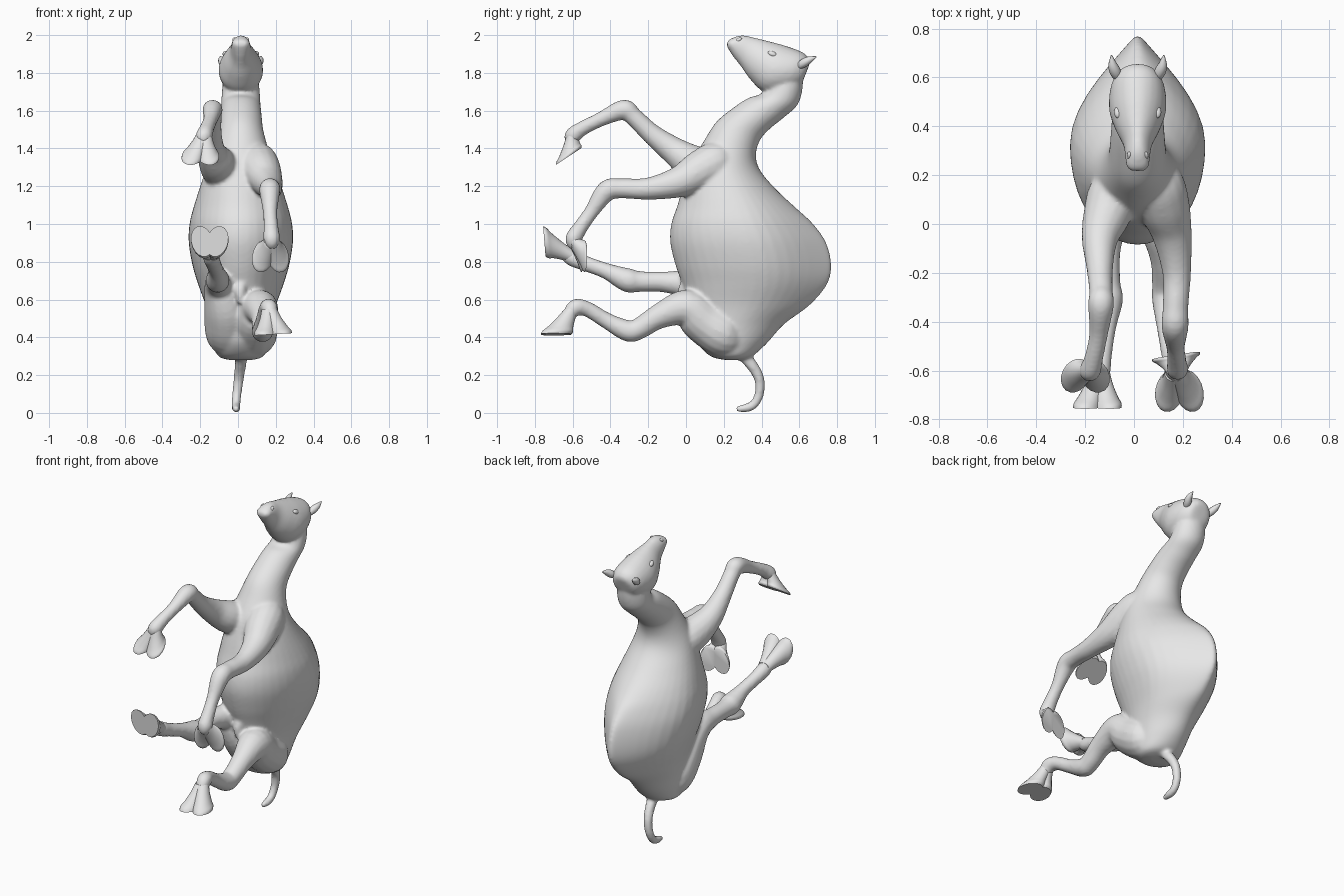
import bpy, bmesh, math
from mathutils import Vector, Matrix

old = bpy.data.objects.get("Cube")
if old:
    bpy.data.objects.remove(old, do_unlink=True)

grey = bpy.data.materials.new("plain_grey")
grey.use_nodes = True
grey.diffuse_color = (0.8, 0.8, 0.8, 1)
grey.node_tree.nodes["Principled BSDF"].inputs["Base Color"].default_value = (0.8, 0.8, 0.8, 1)

CX = 0.015          # middle line of the body
X = Vector((1, 0, 0))


def finish(bm, name, angle=50):
    bmesh.ops.recalc_face_normals(bm, faces=bm.faces)
    mesh = bpy.data.meshes.new(name)
    bm.to_mesh(mesh)
    bm.free()
    mesh.materials.append(grey)
    ob = bpy.data.objects.new(name, mesh)
    bpy.context.collection.objects.link(ob)
    bpy.ops.object.select_all(action='DESELECT')
    ob.select_set(True)
    bpy.context.view_layer.objects.active = ob
    bpy.ops.object.shade_smooth_by_angle(angle=math.radians(angle))
    return ob


def spline(rows, steps):
    """Smooth curve through rows of numbers."""
    out = []
    for i in range(len(rows) - 1):
        a, b, c, d = rows[max(i - 1, 0)], rows[i], rows[i + 1], rows[min(i + 2, len(rows) - 1)]
        for j in range(steps):
            t = j / steps
            out.append([0.5 * (2 * q + (r - p) * t + (2 * p - 5 * q + 4 * r - s) * t * t
                               + (3 * q - p - 3 * r + s) * t ** 3)
                        for p, q, r, s in zip(a, b, c, d)])
    out.append(list(rows[-1]))
    return out


def skin(bm, rings, seg):
    """Skin rings given as (centre, axis a, axis b, taper towards +a)."""
    loops = []
    for c, a, b, k in rings:
        loop = []
        for i in range(seg):
            u = math.cos(2 * math.pi * i / seg)
            v = math.sin(2 * math.pi * i / seg)
            loop.append(bm.verts.new(c + a * u + b * v * (1 - k * max(0, u) ** 2)))
        loops.append(loop)
    for p, q in zip(loops, loops[1:]):
        for i in range(seg):
            j = (i + 1) % seg
            bm.faces.new((p[i], p[j], q[j], q[i]))
    bm.faces.new(loops[0])
    bm.faces.new(loops[-1])


def body_loft(name, rows, seg=40):
    """Rows: front y, z, back y, z, half width, taper of the back."""
    rings = []
    for fy, fz, by, bz, w, k in spline(rows, 5):
        c = Vector((CX, (fy + by) / 2, (fz + bz) / 2))
        rings.append((c, Vector((0, (by - fy) / 2, (bz - fz) / 2)), X * w, k))
    bm = bmesh.new()
    skin(bm, rings, seg)
    return finish(bm, name)


def tube(name, rows, seg=16):
    """Rows: x, y, z, radius."""
    pts = spline(rows, 5)
    rings = []
    for i, p in enumerate(pts):
        t = Vector(pts[min(i + 1, len(pts) - 1)][:3]) - Vector(pts[max(i - 1, 0)][:3])
        t.normalize()
        b = (X - t * t.x).normalized()
        r = max(p[3], 0.003)
        rings.append((Vector(p[:3]), t.cross(b) * r, b * r, 0))
    bm = bmesh.new()
    skin(bm, rings, seg)
    return finish(bm, name)


def ellipsoid(name, loc, size, tilt=0):
    bm = bmesh.new()
    m = Matrix.Translation(loc) @ Matrix.Rotation(tilt, 4, 'X') @ Matrix.Diagonal((*size, 1))
    bmesh.ops.create_uvsphere(bm, u_segments=16, v_segments=10, radius=1, matrix=m)
    return finish(bm, name, 80)


def foot(name, ankle, sole, normal, toe):
    """Two toes, joined at the heel and splayed in front, down to a flat sole."""
    a, s = Vector(ankle), Vector(sole)
    n, f = Vector(normal).normalized(), Vector(toe).normalized()
    side = n.cross(f).normalized()
    bm = bmesh.new()
    for sg in (-1, 1):
        rows = [(0, 0.038, 0.034, 0.006), (0.35, 0.05, 0.04, 0.016),
                (0.7, 0.068, 0.05, 0.03), (0.88, 0.083, 0.057, 0.039),
                (1.0, 0.083, 0.057, 0.04)]
        splay = (f + side * sg * 0.28).normalized()
        across = n.cross(splay).normalized()
        rings = [(a.lerp(s, t) + side * sg * off, splay * rf, across * rs, 0)
                 for t, rf, rs, off in spline(rows, 3)]
        skin(bm, rings, 18)
    return finish(bm, name, 40)


# Trunk with hump, running into the neck
trunk = body_loft("trunk_and_neck", [
    (.21, .28, .28, .28, .06, 0), (.13, .30, .35, .30, .12, 0),
    (.06, .37, .43, .37, .145, .1), (.03, .47, .52, .47, .162, .2),
    (.01, .57, .655, .57, .187, .45), (-.02, .68, .748, .68, .226, .65),
    (-.055, .78, .772, .78, .256, .73), (-.083, .9, .744, .9, .276, .7),
    (-.078, 1.0, .674, 1.0, .272, .55), (-.045, 1.1, .588, 1.08, .25, .35),
    (-.01, 1.22, .48, 1.18, .215, .2), (.03, 1.33, .395, 1.28, .18, .1),
    (.095, 1.44, .37, 1.36, .145, 0), (.16, 1.54, .39, 1.44, .12, 0),
    (.25, 1.615, .44, 1.50, .112, 0), (.33, 1.667, .52, 1.565, .106, 0),
    (.40, 1.69, .59, 1.63, .103, 0), (.44, 1.74, .616, 1.71, .098, 0),
    (.47, 1.80, .62, 1.80, .085, 0)])

# Head, from the back of the skull to the lips
head = body_loft("head", [
    (.62, 1.76, .65, 1.835, .03, 0), (.585, 1.715, .655, 1.868, .075, 0),
    (.50, 1.695, .62, 1.908, .11, 0), (.41, 1.70, .53, 1.943, .117, .1),
    (.34, 1.765, .45, 1.965, .092, .1), (.29, 1.835, .37, 1.985, .06, .1),
    (.25, 1.885, .30, 2.0, .051, .1), (.225, 1.925, .25, 1.987, .046, 0),
    (.214, 1.945, .222, 1.972, .032, 0)], 24)

# Paired head details
for sg, word in ((1, "left"), (-1, "right")):
    ellipsoid(word + "_eye", (CX + sg * .079, .458, 1.899), (.018, .027, .015), -.4)
    ellipsoid(word + "_nostril", (CX + sg * .034, .28, 1.975), (.01, .018, .01), .6)
    tube(word + "_ear", [
        (CX + sg * .075, .59, 1.83, .015), (CX + sg * .09, .62, 1.85, .023),
        (CX + sg * .102, .65, 1.868, .019), (CX + sg * .107, .69, 1.886, .003)], 10)

# Forelegs
left_foreleg = tube("left_foreleg", [
    (.06, .27, 1.35, .04), (.09, .18, 1.335, .105), (.12, .08, 1.285, .108),
    (.155, -.04, 1.222, .083), (.175, -.2, 1.187, .059), (.17, -.34, 1.188, .053),
    (.168, -.42, 1.175, .056), (.17, -.5, 1.065, .039), (.175, -.56, .98, .04),
    (.178, -.595, .92, .045), (.178, -.585, .875, .03)])
foot("left_forefoot", (.178, -.61, .915), (.172, -.54, .825), (-.15, .95, -.15), (0, -.05, -1))

right_foreleg = tube("right_foreleg", [
    (-.05, .24, 1.25, .04), (-.08, .14, 1.28, .1), (-.11, .04, 1.32, .098),
    (-.14, -.06, 1.385, .075), (-.14, -.18, 1.475, .055), (-.135, -.28, 1.57, .049),
    (-.135, -.33, 1.605, .054), (-.145, -.45, 1.555, .039), (-.165, -.55, 1.505, .039),
    (-.18, -.6, 1.465, .045), (-.19, -.605, 1.43, .03)])
foot("right_forefoot", (-.18, -.605, 1.475), (-.2, -.622, 1.357), (0, .55, -.83), (0, -.83, -.55))

# Hind legs
left_hind_leg = tube("left_hind_leg", [
    (.07, .32, .40, .05), (.08, .22, .41, .122), (.09, .1, .48, .12),
    (.115, 0, .555, .1), (.132, -.14, .512, .067), (.13, -.25, .445, .057),
    (.13, -.31, .435, .057), (.135, -.42, .488, .043), (.15, -.52, .548, .041),
    (.165, -.585, .558, .045), (.175, -.625, .51, .034)])
foot("left_hind_foot", (.165, -.605, .55), (.187, -.688, .416), (.06, 0, -1), (0, -1, 0))

right_hind_leg = tube("right_hind_leg", [
    (-.04, .32, .40, .05), (-.045, .22, .41, .122), (-.055, .12, .53, .125),
    (-.095, .03, .665, .086), (-.11, -.1, .692, .057), (-.11, -.24, .695, .055),
    (-.108, -.31, .703, .064), (-.115, -.42, .75, .043), (-.13, -.53, .79, .041),
    (-.14, -.6, .82, .045), (-.145, -.65, .85, .034)])
foot("right_hind_foot", (-.14, -.6, .83), (-.15, -.75, .908), (0, -1, -.08), (0, -.08, 1))

# Tail and belly sheath
tail = tube("tail", [
    (.02, .27, .33, .03), (.015, .335, .27, .032), (.005, .385, .19, .028),
    (-.005, .39, .11, .026), (-.01, .36, .045, .024), (-.01, .31, .024, .023),
    (-.01, .265, .022, .015)], 12)
sheath = tube("sheath", [
    (.012, .1, .74, .05), (.012, .02, .69, .042), (.012, -.015, .64, .03),
    (.012, -.02, .58, .014)], 12)

# Fuse trunk, head, limbs and tail into one softly blended body
bpy.ops.object.select_all(action='DESELECT')
for part in (trunk, head, left_foreleg, right_foreleg, left_hind_leg, right_hind_leg, tail, sheath):
    part.select_set(True)
bpy.context.view_layer.objects.active = trunk
bpy.ops.object.join()
trunk.name = "body"
fuse = trunk.modifiers.new("fuse", 'REMESH')
fuse.mode = 'VOXEL'
fuse.voxel_size = 0.01
fuse.use_smooth_shade = True
blend = trunk.modifiers.new("blend", 'SMOOTH')
blend.factor = 0.5
blend.iterations = 8
for mod in ("fuse", "blend"):
    bpy.ops.object.modifier_apply(modifier=mod)
bpy.ops.object.shade_smooth()
